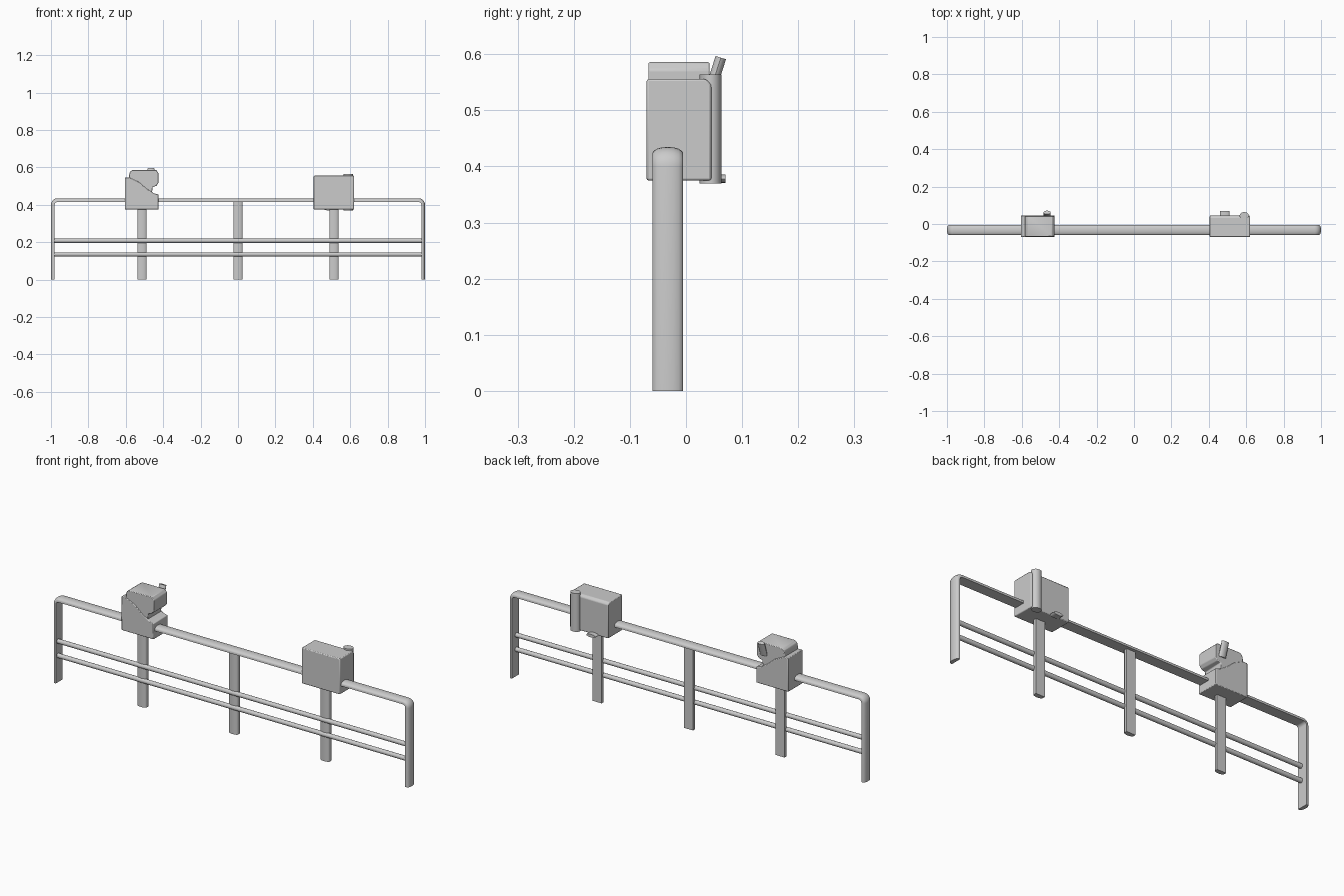
import bpy, math
from mathutils import Vector, Matrix

if "Cube" in bpy.data.objects:
    bpy.data.objects.remove(bpy.data.objects["Cube"])


def make(name, verts, faces, bevel=0.0, angle=35):
    me = bpy.data.meshes.new(name)
    me.from_pydata(verts, [], faces)
    ob = bpy.data.objects.new(name, me)
    bpy.context.collection.objects.link(ob)
    bpy.ops.object.select_all(action='DESELECT')
    ob.select_set(True)
    bpy.context.view_layer.objects.active = ob
    bpy.ops.object.mode_set(mode='EDIT')
    bpy.ops.mesh.select_all(action='SELECT')
    bpy.ops.mesh.normals_make_consistent(inside=False)
    bpy.ops.object.mode_set(mode='OBJECT')
    if bevel:
        m = ob.modifiers.new("soft_edges", 'BEVEL')
        m.width, m.segments, m.limit_method = bevel, 2, 'ANGLE'
    bpy.ops.object.shade_smooth_by_angle(angle=math.radians(angle))
    return ob


def loft(name, rings, **kw):
    n = len(rings[0])
    verts = [tuple(p) for r in rings for p in r]
    faces = [(k*n+i, k*n+(i+1) % n, (k+1)*n+(i+1) % n, (k+1)*n+i)
             for k in range(len(rings)-1) for i in range(n)]
    faces += [tuple(range(n)), tuple(range((len(rings)-1)*n, len(rings)*n))]
    return make(name, verts, faces, **kw)


def slab(name, pts, y0, y1, **kw):
    return loft(name, [[(x, y, z) for x, z in pts] for y in (y0, y1)], **kw)


def rod(name, a, b, rx, ry, n=14, **kw):
    a, b = Vector(a), Vector(b)
    q = (b-a).to_track_quat('Z', 'Y')
    ring = [q @ Vector((rx*math.cos(t), ry*math.sin(t), 0))
            for t in (2*math.pi*i/n for i in range(n))]
    return loft(name, [[a+v for v in ring], [b+v for v in ring]], **kw)


# outer frame: D-shaped bar swept through two rounded corners
YC, HW, R, TOP = -0.0325, 0.0275, 0.035, 0.435
path = [((-1, 0), (-1, 0))]
for sx, a0 in ((-1, 180), (1, 90)):
    for i in range(7):
        a = math.radians(a0 - 15*i)
        d = (math.cos(a), math.sin(a))
        path.append(((sx*(1-R)+R*d[0], TOP-R+R*d[1]), d))
path.append(((1, 0), (1, 0)))
section = [(-HW, -0.02)] + [(HW*math.cos(t), -0.012 + 0.012*math.sin(t))
           for t in (math.pi*(1-i/8) for i in range(9))] + [(HW, -0.02)]
loft("outer_frame", [[(p[0]+d[0]*o, YC+y, p[1]+d[1]*o) for y, o in section]
                     for p, d in path], angle=40)

# intermediate posts, rounded towards the front
for i, x in enumerate((-0.513, 0, 0.513)):
    sec = [(-0.025, 0.012)] + [(0.025*math.cos(t), -0.002-0.01*math.sin(t))
           for t in (math.pi*(1-k/8) for k in range(9))] + [(0.025, 0.012)]
    loft(f"post_{i}", [[(x+u, YC+v, z) for u, v in sec] for z in (0, 0.42)], angle=40)

# lower rails
for i, z in enumerate((0.135, 0.208)):
    rod(f"lower_rail_{i}", (-0.983, -0.041, z), (0.983, -0.041, z), 0.0115, 0.0115)

# right box with chamfered rear top edge
box = [(-0.07, 0.375), (0.045, 0.375), (0.045, 0.546), (0.035, 0.556), (-0.07, 0.556)]
loft("right_box", [[(x, y, z) for y, z in box] for x in (0.405, 0.62)], bevel=0.004)
rod("right_box_roll", (0.589, 0.044, 0.37), (0.589, 0.044, 0.564), 0.025, 0.02)
rod("right_box_knob", (0.485, 0.04, 0.378), (0.485, 0.07, 0.378), 0.026, 0.008)

# left box: lower body with sloping shoulder, and rounded upper head
slab("left_box_body", [(-0.605, 0.375), (-0.425, 0.375), (-0.425, 0.455), (-0.45, 0.462),
     (-0.49, 0.487), (-0.53, 0.522), (-0.58, 0.546), (-0.605, 0.546)],
     -0.07, 0.045, bevel=0.003)
slab("left_box_head", [(-0.582, 0.46), (-0.46, 0.46), (-0.457, 0.495), (-0.437, 0.501),
     (-0.426, 0.515), (-0.426, 0.572), (-0.437, 0.586), (-0.565, 0.586),
     (-0.578, 0.577), (-0.582, 0.56)], -0.067, 0.042, bevel=0.003)
rod("left_box_cap", (-0.465, 0.04, 0.525), (-0.465, 0.062, 0.594), 0.019, 0.010)
